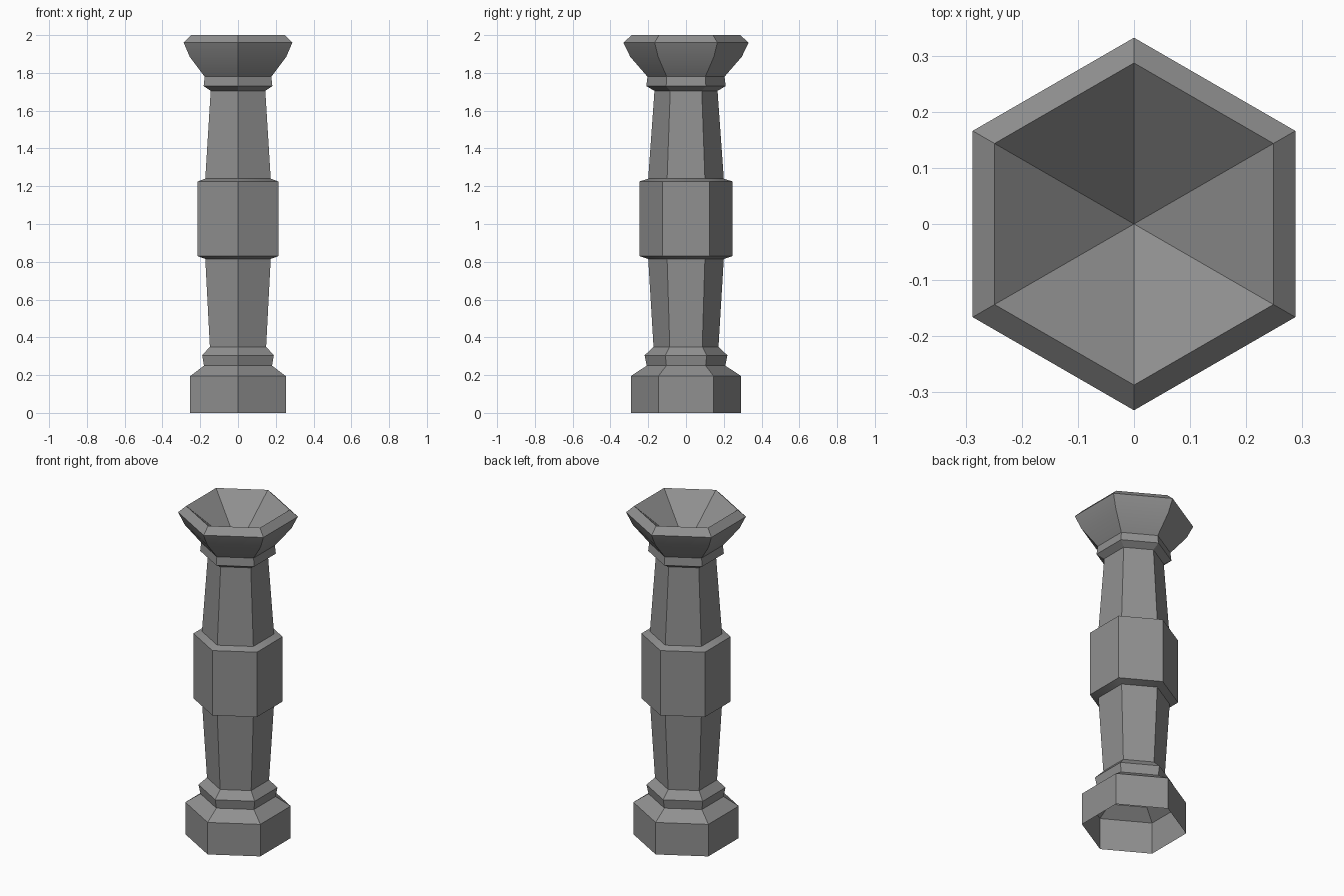
import bpy, bmesh, math

SIDES = 6

cube = bpy.data.objects.get("Cube")
if cube:
    bpy.data.objects.remove(cube, do_unlink=True)

stone = bpy.data.materials.new("grey_stone")
stone.use_nodes = True
grey = (0.28, 0.28, 0.28, 1)
stone.diffuse_color = grey
stone.node_tree.nodes["Principled BSDF"].inputs["Base Color"].default_value = grey


def hex_shell(name, profile):
    """Sweep (radius, height) points around z; a zero radius closes to a tip."""
    bm = bmesh.new()
    rings = []
    for radius, z in profile:
        if radius == 0:
            rings.append([bm.verts.new((0, 0, z))] * SIDES)
            continue
        ring = []
        for i in range(SIDES):
            a = math.pi / 2 + i * math.tau / SIDES
            ring.append(bm.verts.new((radius * math.cos(a), radius * math.sin(a), z)))
        rings.append(ring)
    for low, high in zip(rings, rings[1:]):
        for i in range(SIDES):
            j = (i + 1) % SIDES
            corners = [low[i], low[j], high[j], high[i]]
            bm.faces.new(list(dict.fromkeys(corners)))
    mesh = bpy.data.meshes.new(name)
    bm.to_mesh(mesh)
    bm.free()
    mesh.materials.append(stone)
    obj = bpy.data.objects.new(name, mesh)
    bpy.context.collection.objects.link(obj)
    bpy.ops.object.select_all(action="DESELECT")
    obj.select_set(True)
    bpy.context.view_layer.objects.active = obj
    bpy.ops.object.shade_smooth_by_angle(angle=math.radians(30))
    return obj


# Foot block, open underneath, with sloped shoulder and collar
hex_shell("base", [(0.292, 0), (0.292, 0.195), (0.208, 0.25),
                   (0.219, 0.305), (0.172, 0.35)])
# Shaft widens towards the middle band from both ends
hex_shell("lower_shaft", [(0.172, 0.35), (0.2, 0.815)])
hex_shell("middle_band", [(0.2, 0.815), (0.247, 0.83),
                          (0.247, 1.225), (0.2, 1.24)])
hex_shell("upper_shaft", [(0.2, 1.24), (0.167, 1.705)])
# Neck ring and flared bowl, hollowed to a point
hex_shell("neck_ring", [(0.167, 1.705), (0.21, 1.73), (0.204, 1.78)])
hex_shell("bowl", [(0.204, 1.78), (0.295, 1.885), (0.332, 1.96),
                   (0.287, 2), (0, 1.76)])
